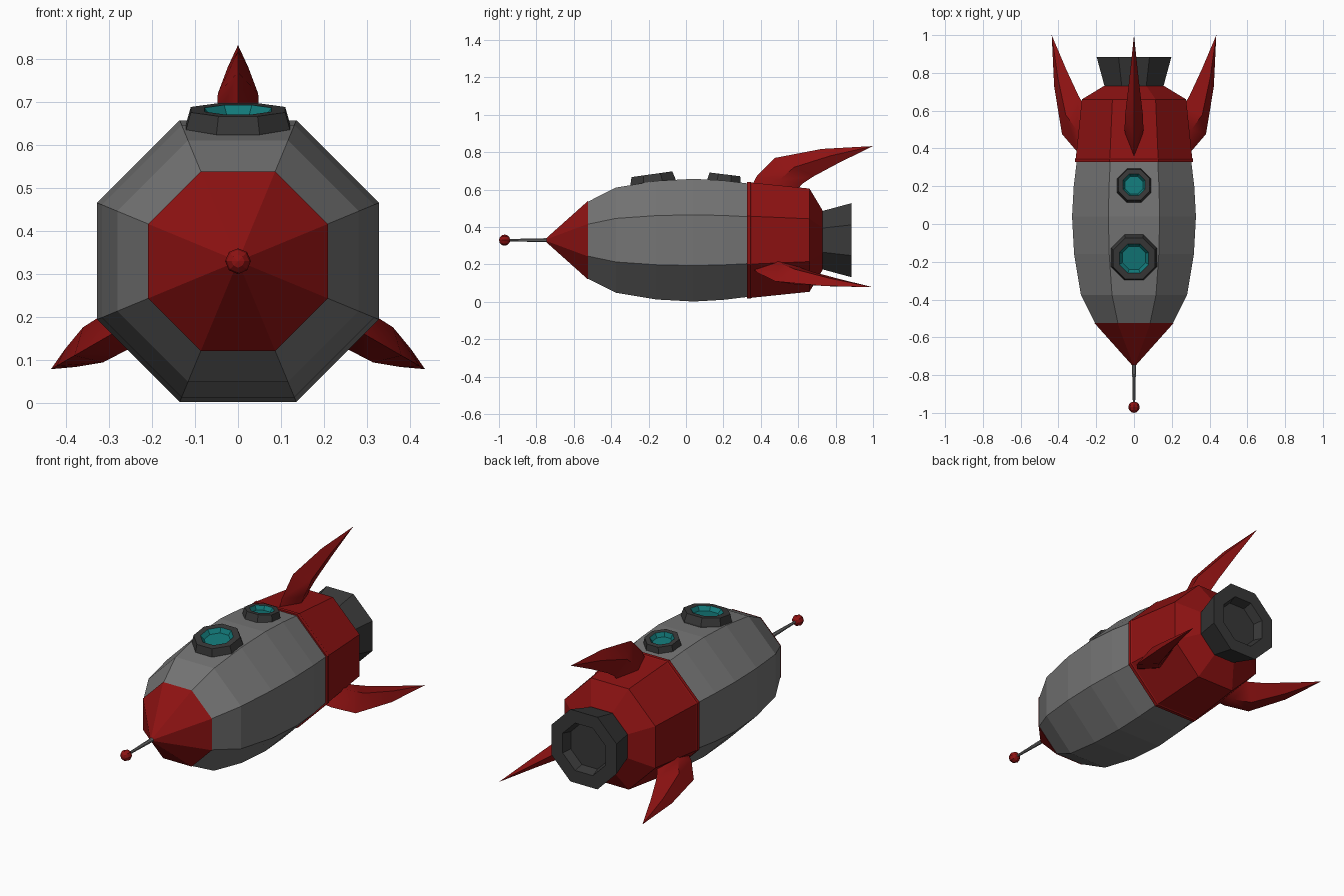
import bpy, bmesh, math
from mathutils import Matrix, Vector

if "Cube" in bpy.data.objects:
    bpy.data.objects.remove(bpy.data.objects["Cube"])


def material(name, rgb):
    m = bpy.data.materials.new(name)
    m.diffuse_color = (*rgb, 1)
    m.use_nodes = True
    m.node_tree.nodes["Principled BSDF"].inputs["Base Color"].default_value = m.diffuse_color
    return m


GREY = material("hull grey", (0.175, 0.175, 0.175))
DARK = material("dark grey", (0.04, 0.04, 0.04))
RED = material("red", (0.27, 0.006, 0.006))
TEAL = material("teal glass", (0.006, 0.19, 0.19))

CZ = 0.33  # height of the long axis
AXIS = Matrix.Translation((0, 0, CZ)) @ Matrix.Rotation(math.radians(-90), 4, 'X')


def finish(name, bm, mats):
    bmesh.ops.recalc_face_normals(bm, faces=bm.faces)
    me = bpy.data.meshes.new(name)
    bm.to_mesh(me)
    bm.free()
    for m in mats:
        me.materials.append(m)
    ob = bpy.data.objects.new(name, me)
    bpy.context.collection.objects.link(ob)
    return ob


def lathe(name, profile, mats, matrix=AXIS, second_from=99, n=8):
    """Octagonal solid from (height, flat-side radius) pairs, capped at both ends.
    Segments from index second_from on use the second material."""
    bm = bmesh.new()
    k = 1 / math.cos(math.pi / n)
    rings = []
    for h, r in profile:
        ring = []
        for i in range(n):
            a = 2 * math.pi * (i + 0.5) / n
            ring.append(bm.verts.new(matrix @ Vector((r * k * math.cos(a), r * k * math.sin(a), h))))
        rings.append(ring)
    for s in range(len(rings) - 1):
        for i in range(n):
            j = (i + 1) % n
            f = bm.faces.new((rings[s][i], rings[s][j], rings[s + 1][j], rings[s + 1][i]))
            f.material_index = 1 if s >= second_from else 0
    bm.faces.new(rings[0])
    end = bm.faces.new(rings[-1])
    end.material_index = 1 if second_from < 99 else 0
    return finish(name, bm, mats)


# Hull, nose and tail along the y axis
lathe("hull", [(-0.53, 0.203), (-0.375, 0.281), (-0.16, 0.317), (0.04, 0.328),
               (0.20, 0.319), (0.34, 0.302)], [GREY])
lathe("nose_cone", [(-0.525, 0.209), (-0.75, 0.008)], [RED])
lathe("tail_section", [(0.327, 0.29), (0.327, 0.312), (0.345, 0.312), (0.35, 0.308),
                       (0.66, 0.276), (0.73, 0.16)], [RED])

# Hollow engine nozzle
lathe("engine_nozzle", [(0.70, 0.148), (0.885, 0.198), (0.885, 0.13), (0.835, 0.115)], [DARK])

# Antenna
lathe("antenna_rod", [(-0.73, 0.011), (-0.96, 0.006)], [GREY])
bm = bmesh.new()
bmesh.ops.create_uvsphere(bm, u_segments=8, v_segments=6, radius=0.03,
                          matrix=Matrix.Translation((0, -0.97, CZ)) @ Matrix.Rotation(math.pi / 2, 4, 'X'))
finish("antenna_ball", bm, [RED])

# Portholes: dark ring with a recessed glass pane
for name, y, z, s, tilt in (("front_porthole", -0.177, 0.643, 1.0, 8),
                            ("rear_porthole", 0.203, 0.642, 0.75, -7)):
    mat = Matrix.Translation((0, y, z)) @ Matrix.Rotation(math.radians(tilt), 4, 'X')
    lathe(name, [(-0.03, 0.121 * s), (0.0, 0.121 * s), (0.04, 0.110 * s), (0.04, 0.078 * s),
                 (0.033, 0.073 * s), (0.018, 0.062 * s)], [DARK, TEAL], mat, 3)

# Fins: swept diamond sections (lead y, lead r, trail y, trail r, half width)
SECTIONS = [(0.34, 0.27, 0.58, 0.25, 0.045), (0.38, 0.345, 0.62, 0.30, 0.05),
            (0.476, 0.44, 0.68, 0.34, 0.047), (0.727, 0.488, 0.82, 0.415, 0.024)]
for name, angle in (("top_fin", 0), ("right_fin", 120), ("left_fin", -120)):
    m = Matrix.Translation((0, 0, CZ)) @ Matrix.Rotation(math.radians(angle), 4, 'Y')
    bm = bmesh.new()
    rings = []
    for ly, lr, ty, tr, w in SECTIONS:
        my, mr = (ly + ty) / 2, (lr + tr) / 2
        pts = ((0, ly, lr), (w, my, mr), (0, ty, tr), (-w, my, mr))
        rings.append([bm.verts.new(m @ Vector(p)) for p in pts])
    tip = bm.verts.new(m @ Vector((0, 1.0, 0.503)))
    for a, b in zip(rings, rings[1:]):
        for i in range(4):
            j = (i + 1) % 4
            bm.faces.new((a[i], a[j], b[j], b[i]))
    for i in range(4):
        bm.faces.new((rings[-1][i], rings[-1][(i + 1) % 4], tip))
    bm.faces.new(rings[0])
    fin = finish(name, bm, [RED])
    # soft surface with sharp leading and trailing edges
    bpy.ops.object.select_all(action='DESELECT')
    fin.select_set(True)
    bpy.context.view_layer.objects.active = fin
    bpy.ops.object.shade_smooth_by_angle(angle=math.radians(50))
